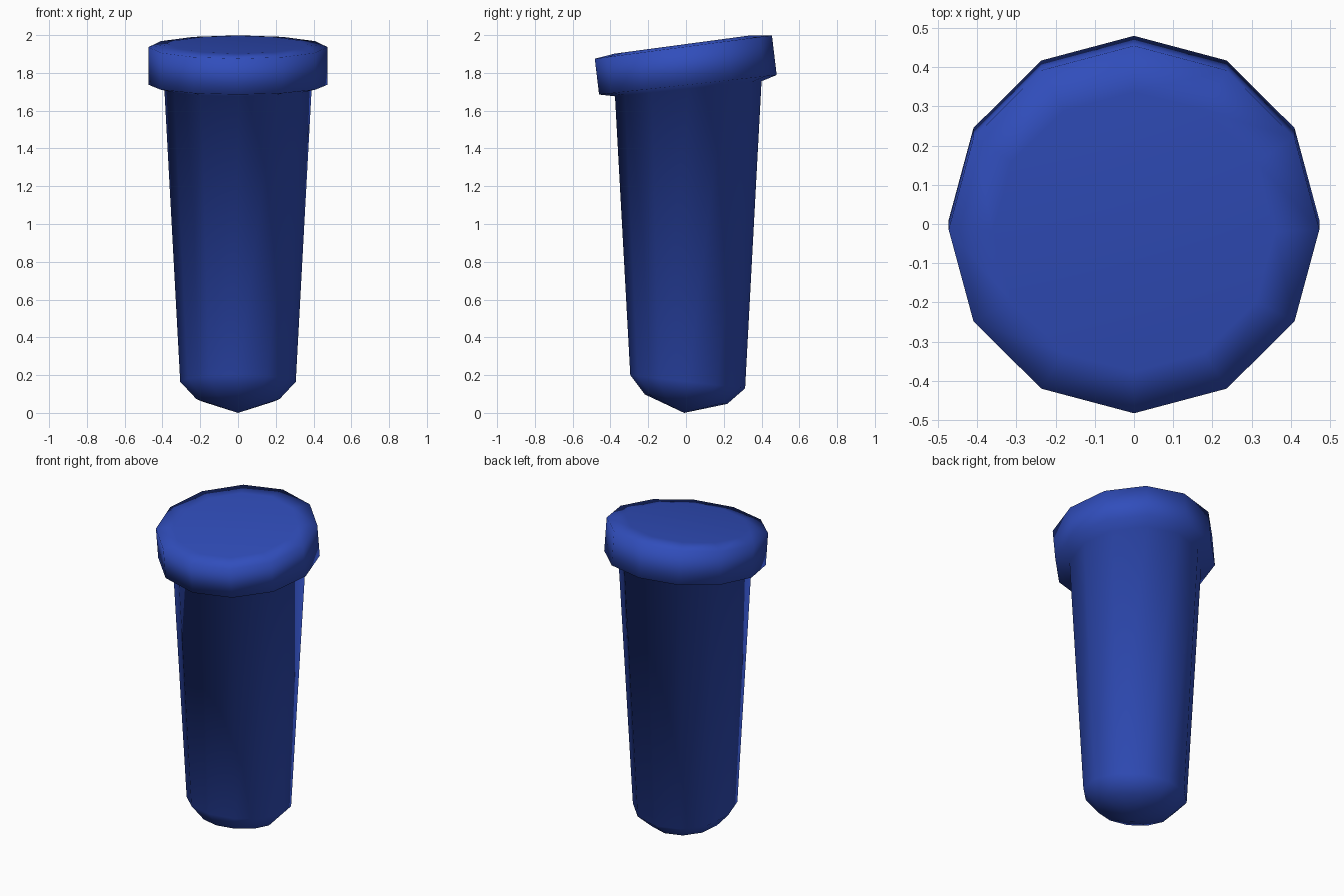
import bpy
import bmesh
from math import atan, cos, sin, pi
from mathutils import Matrix, Vector

SIDES = 12

cube = bpy.data.objects.get("Cube")
if cube:
    bpy.data.objects.remove(cube, do_unlink=True)

# Single blue plastic colour
blue = bpy.data.materials.new("blue_plastic")
blue.use_nodes = True
colour = (0.03, 0.075, 0.5, 1)
blue.diffuse_color = colour
blue.node_tree.nodes["Principled BSDF"].inputs["Base Color"].default_value = colour

bm = bmesh.new()


def tilted_ring(radius, y, z, slope):
    """Add a ring of vertices tipped about the x axis."""
    tip = Matrix.Rotation(atan(slope), 3, "X")
    ring = []
    for i in range(SIDES):
        a = 2 * pi * i / SIDES
        offset = tip @ Vector((radius * cos(a), radius * sin(a), 0))
        ring.append(bm.verts.new(offset + Vector((0, y, z))))
    return ring


# Profile from the rounded foot up to the slanted cap: radius, y, z, slope
profile = [
    (0.22, 0.0, 0.073, -0.115),      # lower foot
    (0.306, 0.009, 0.165, -0.115),   # upper foot
    (0.39, 0.012, 1.716, 0.103),     # top of the shaft
    (0.473, 0.01, 1.737, 0.11),      # cap underside
    (0.473, -0.014, 1.937, 0.132),   # cap shoulder
    (0.36, -0.02, 1.95, 0.134),      # cap top
]
rings = [tilted_ring(*row) for row in profile]

# Skin between neighbouring rings
for low, high in zip(rings, rings[1:]):
    for i in range(SIDES):
        j = (i + 1) % SIDES
        bm.faces.new((low[i], low[j], high[j], high[i]))

# Pointed foot and flat top
point = bm.verts.new((0, -0.01, 0))
for i in range(SIDES):
    bm.faces.new((point, rings[0][(i + 1) % SIDES], rings[0][i]))
bm.faces.new(rings[-1])

for face in bm.faces:
    face.smooth = True

mesh = bpy.data.meshes.new("capped_post")
bm.to_mesh(mesh)
bm.free()
mesh.materials.append(blue)
bpy.context.collection.objects.link(bpy.data.objects.new("capped_post", mesh))
